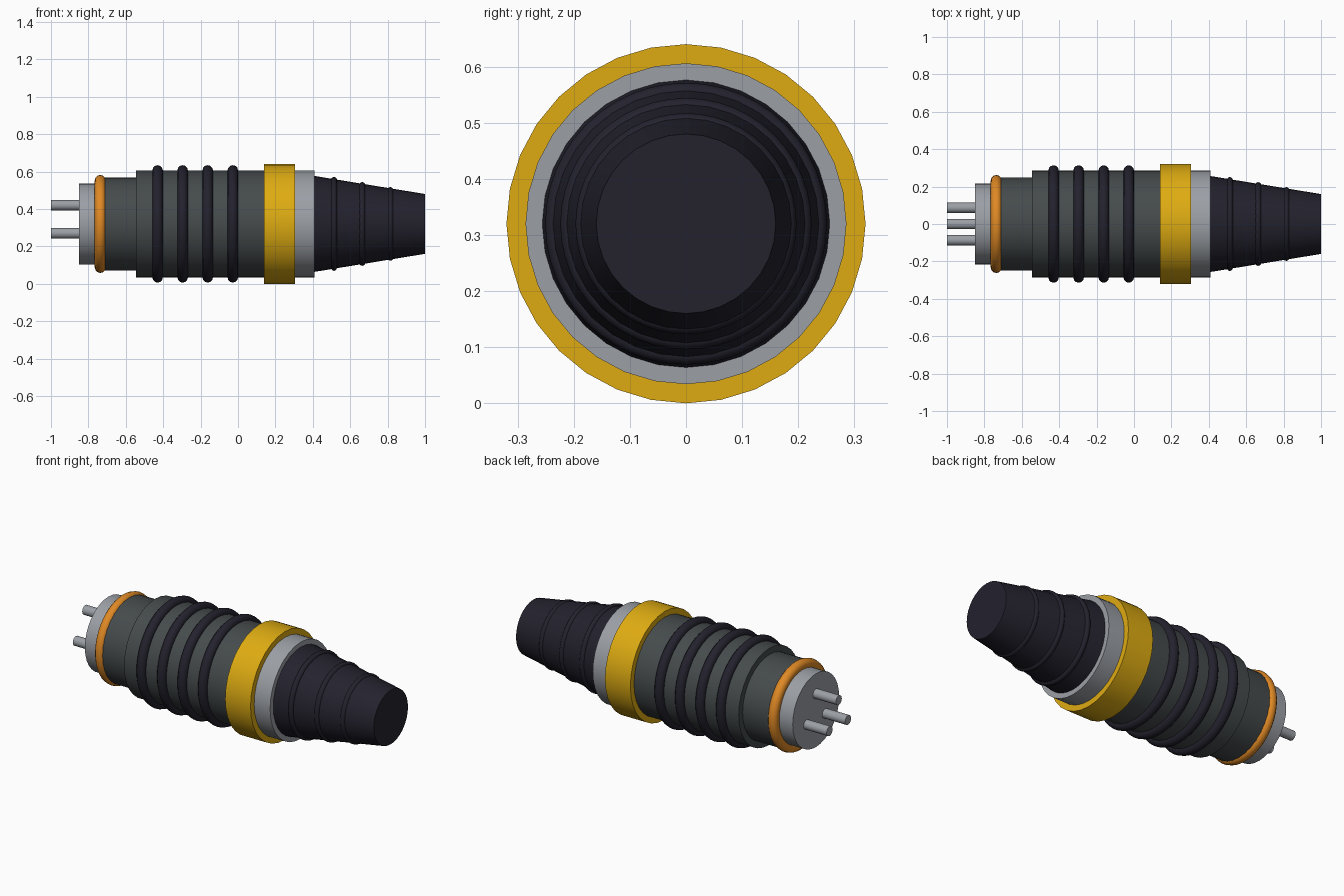
import bpy
from math import pi, sin, cos, radians

if "Cube" in bpy.data.objects:
    bpy.data.objects.remove(bpy.data.objects["Cube"], do_unlink=True)

AXIS_Z = 0.32


def material(name, rgb):
    m = bpy.data.materials.new(name)
    m.use_nodes = True
    m.diffuse_color = (*rgb, 1)
    m.node_tree.nodes["Principled BSDF"].inputs["Base Color"].default_value = (*rgb, 1)
    return m


silver = material("silver metal", (0.33, 0.35, 0.38))
grey = material("dark grey shell", (0.06, 0.07, 0.073))
rubber = material("black rubber", (0.017, 0.016, 0.027))
yellow = material("yellow band", (0.73, 0.41, 0.006))
orange = material("orange seal", (0.74, 0.25, 0.018))


def finish(name, mat):
    ob = bpy.context.object
    ob.name = ob.data.name = name
    ob.data.materials.append(mat)
    bpy.ops.object.shade_smooth_by_angle(angle=radians(35))
    return ob


def barrel(name, mat, x0, x1, r0, r1=None, y=0, z=0, sides=32):
    """Cylinder or cone lying along x, from x0 to x1."""
    bpy.ops.mesh.primitive_cone_add(
        vertices=sides, radius1=r0, radius2=r0 if r1 is None else r1,
        depth=x1 - x0, location=((x0 + x1) / 2, y, AXIS_Z + z),
        rotation=(0, pi / 2, 0))
    return finish(name, mat)


def ring(name, mat, x, major, minor):
    bpy.ops.mesh.primitive_torus_add(
        major_segments=48, minor_segments=12, major_radius=major,
        minor_radius=minor, location=(x, 0, AXIS_Z), rotation=(0, pi / 2, 0))
    return finish(name, mat)


# Contact end: three pins, face plate and seal
for i in range(3):
    a = i * 2 * pi / 3
    barrel(f"contact_pin_{i + 1}", silver, -1, -0.83, 0.028,
           y=0.1 * sin(a), z=0.1 * cos(a), sides=16)
barrel("face_plate", silver, -0.85, -0.7, 0.217)
ring("seal_ring", orange, -0.736, 0.232, 0.03)

# Shell with grip rings
barrel("shell_neck", grey, -0.735, -0.54, 0.249)
barrel("shell_body", grey, -0.545, 0.2, 0.286)
for i in range(4):
    ring(f"grip_ring_{i + 1}", rubber, -0.43 + i * 0.134, 0.286, 0.028)

# Coupling band and rear collar
barrel("coupling_band", yellow, 0.14, 0.306, 0.32)
barrel("rear_collar", silver, 0.25, 0.41, 0.286)

# Tapered strain relief with ribs
barrel("strain_relief", rubber, 0.405, 1, 0.257, 0.16)
for i in range(3):
    ring(f"relief_rib_{i + 1}", rubber, 0.513 + i * 0.151, 0.235 - i * 0.027, 0.016)
